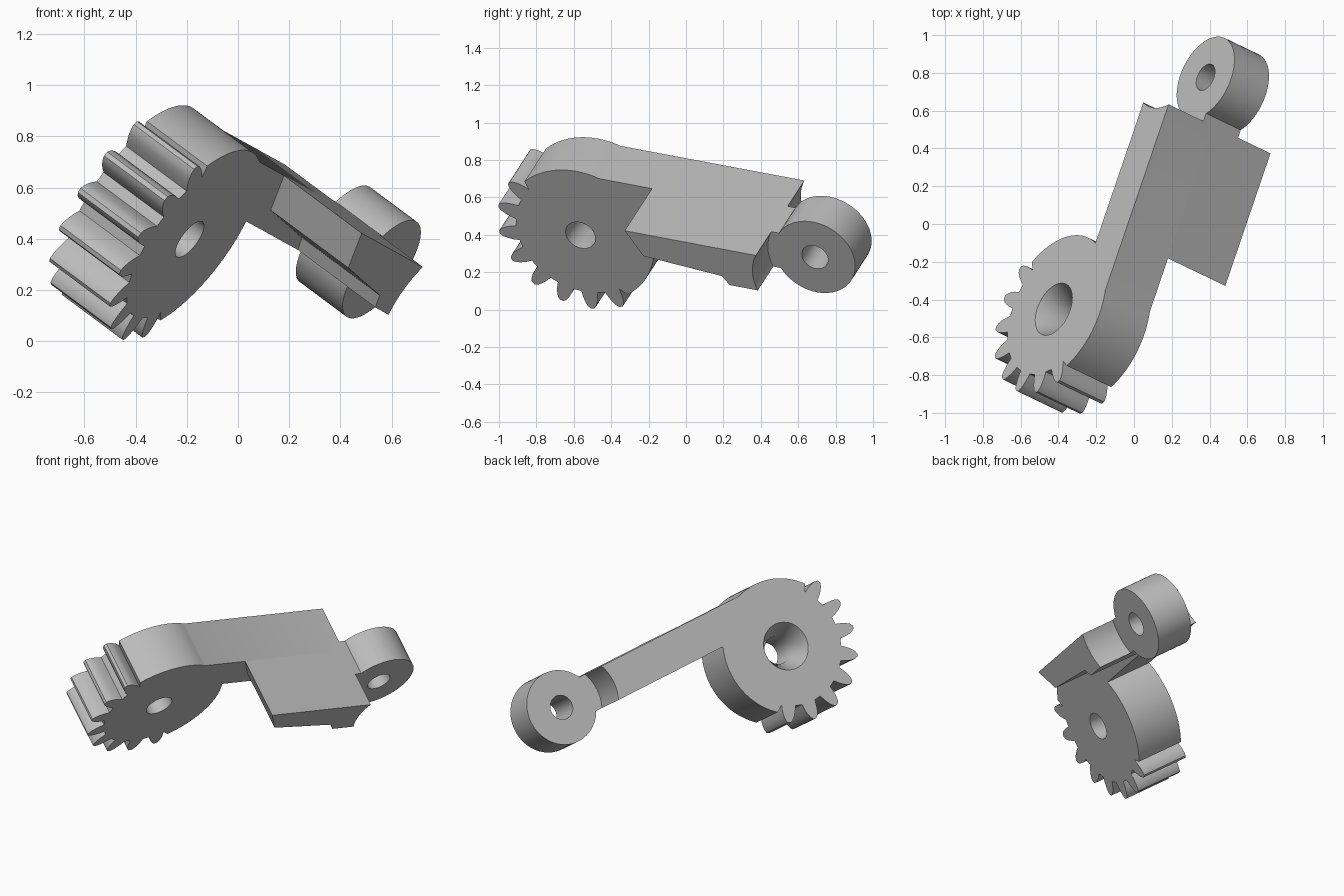
import bpy, bmesh, math
from mathutils import Matrix, Vector

if "Cube" in bpy.data.objects:
    bpy.data.objects.remove(bpy.data.objects["Cube"])

# Part frame: u runs along the arm, v is up across it, n is the pivot axis
n = Vector((0.749, -0.360, -0.556)).normalized()
u = Vector((0.3175, 0.9315, -0.1755))
u = (u - n * u.dot(n)).normalized()
v = n.cross(u)
FRAME = Matrix((u, v, n)).transposed().to_4x4()
FRAME.translation = (-0.425, -0.451, 0.573)

GEAR_R, ROOT_R, THICK = 0.42, 0.37, 0.315
TOP, BOTTOM = 0.40, 0.17
RING = (1.427, 0.285)
RING_R, CLEAR_R = 0.231, 0.27

grey = bpy.data.materials.new("plain grey")
grey.use_nodes = True
colour = (0.5, 0.5, 0.5, 1)
grey.diffuse_color = colour
grey.node_tree.nodes["Principled BSDF"].inputs["Base Color"].default_value = colour


def arc(centre, r, start, end, steps):
    """Points on an arc, angles in degrees."""
    pts = []
    for i in range(steps + 1):
        a = math.radians(start + (end - start) * i / steps)
        pts.append((centre[0] + r * math.cos(a), centre[1] + r * math.sin(a)))
    return pts


def finish(name, bm):
    bmesh.ops.recalc_face_normals(bm, faces=bm.faces)
    mesh = bpy.data.meshes.new(name)
    bm.to_mesh(mesh)
    bm.free()
    mesh.materials.append(grey)
    obj = bpy.data.objects.new(name, mesh)
    bpy.context.collection.objects.link(obj)
    obj.matrix_world = FRAME
    return obj


def extrude(name, outline, low, high):
    """Solid from a closed outline between two depths along the pivot axis."""
    bm = bmesh.new()
    face = bm.faces.new([bm.verts.new((x, y, low)) for x, y in outline])
    grown = bmesh.ops.extrude_face_region(bm, geom=[face])["geom"]
    verts = [g for g in grown if isinstance(g, bmesh.types.BMVert)]
    bmesh.ops.translate(bm, verts=verts, vec=(0, 0, high - low))
    return finish(name, bm)


def bore(obj, centre, low, high, r_low, r_high):
    """Cut a round or tapered hole."""
    bm = bmesh.new()
    bmesh.ops.create_cone(bm, cap_ends=True, segments=48, radius1=r_low,
                          radius2=r_high, depth=high - low,
                          matrix=Matrix.Translation((*centre, (low + high) / 2)))
    cutter = finish("hole_cutter", bm)
    cutter.hide_render = True
    mod = obj.modifiers.new("hole", "BOOLEAN")
    mod.operation = "DIFFERENCE"
    mod.solver = "EXACT"
    mod.object = cutter
    bpy.context.view_layer.objects.active = obj
    bpy.ops.object.modifier_apply(modifier=mod.name)
    bpy.data.objects.remove(cutter)


def smooth(obj):
    bpy.ops.object.select_all(action="DESELECT")
    obj.select_set(True)
    bpy.context.view_layer.objects.active = obj
    bpy.ops.object.shade_smooth_by_angle(angle=math.radians(28))


# Concave arm end, concentric with the ring
half = math.degrees(math.asin((TOP - RING[1]) / CLEAR_R))
arm_end = arc(RING, CLEAR_R, 180 - half, 180 + half, 10)

# Gear sector and arm as one outline, walked clockwise from the arm end
outline = list(arm_end)
meet_low = math.degrees(math.asin(BOTTOM / GEAR_R))
outline += arc((0, 0), GEAR_R, meet_low, -53, 28)
tooth = [(ROOT_R, 7.2), (0.405, 6.0), (0.435, 4.6), (0.46, 3.0), (0.475, 1.2)]
for k in reversed(range(8)):
    mid = 147 + 21.4 * k
    sides = [(r, mid + w) for r, w in tooth] + [(r, mid - w) for r, w in reversed(tooth)]
    for r, a in sides:
        outline += arc((0, 0), r, a, a, 1)[:1]
meet_top = 180 - math.degrees(math.asin(TOP / GEAR_R))
outline += arc((0, 0), GEAR_R, 137, 180 - meet_top, 20)
gear = extrude("gear_and_arm", outline, 0, THICK)
bore(gear, (0, 0), -0.1, THICK + 0.1, 0.085, 0.085)
bore(gear, (0, 0), -0.02, 0.13, 0.158, 0.085)

# Wide side plate with a stepped underside
plate_outline = arm_end + [(1.02, BOTTOM), (0.98, 0.22), (0.53, 0.255), (0.43, TOP)]
plate = extrude("side_plate", plate_outline, THICK, 0.72)

# Neck joining the arm to the ring
neck_outline = [(1.1, BOTTOM), (1.1, TOP), (1.25, TOP), (1.25, BOTTOM)]
neck = extrude("ring_neck", neck_outline, 0.247, 0.491)

# End ring
ring = extrude("end_ring", arc(RING, RING_R, 0, 360, 64)[:-1], 0.247, 0.491)
bore(ring, RING, 0.1, 0.6, 0.075, 0.075)

for part in (gear, plate, neck, ring):
    smooth(part)
